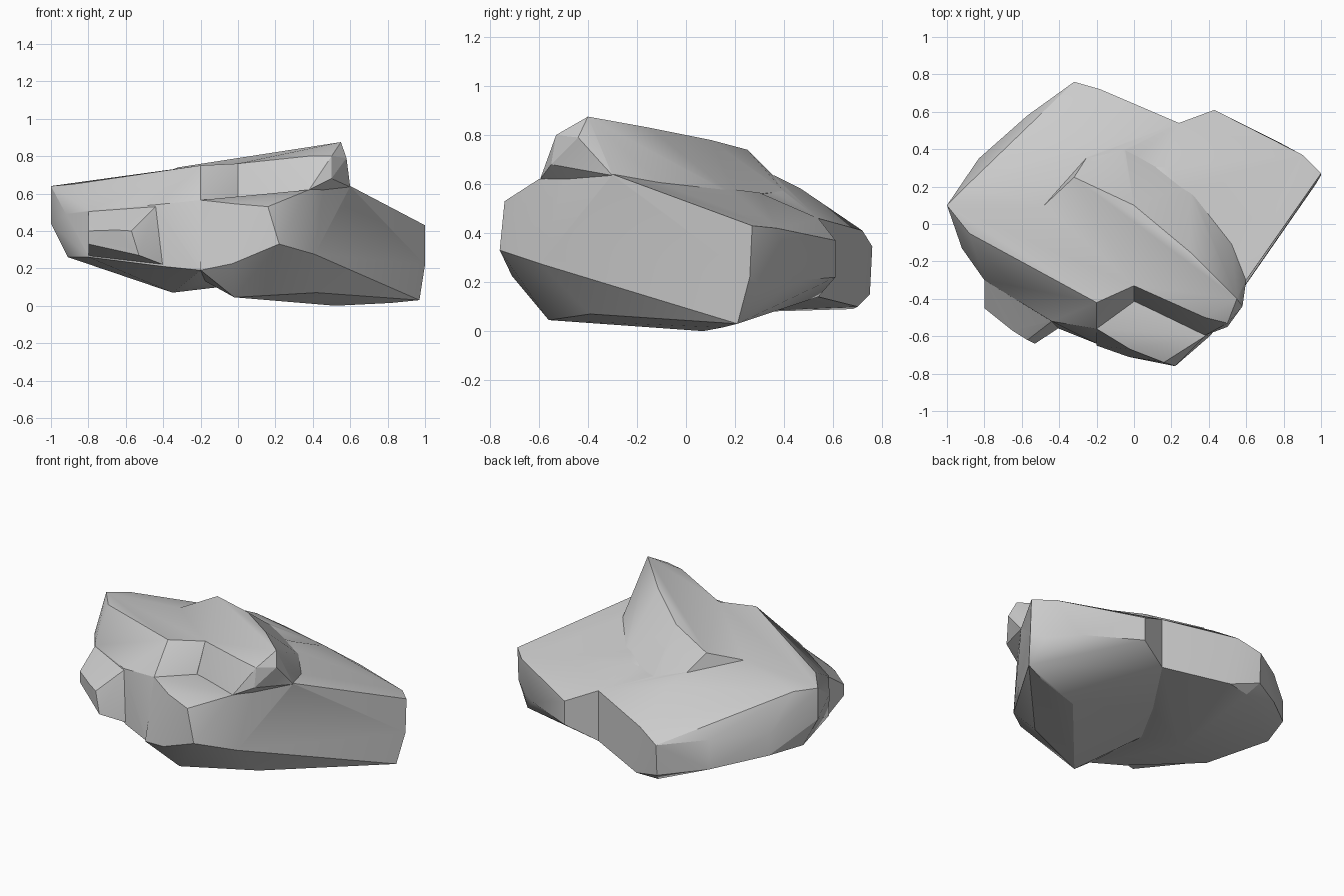
import bpy, bmesh, math


def chunk(name, pts):
    """A faceted stone chunk: the convex hull of a few corner points."""
    bm = bmesh.new()
    for p in pts:
        bm.verts.new(p)
    res = bmesh.ops.convex_hull(bm, input=bm.verts[:])
    junk = {v for k in ("geom_interior", "geom_unused") for v in res[k]
            if isinstance(v, bmesh.types.BMVert) and not v.link_faces}
    bmesh.ops.delete(bm, geom=list(junk), context='VERTS')
    bmesh.ops.dissolve_limit(bm, angle_limit=math.radians(2),
                             verts=bm.verts[:], edges=bm.edges[:])
    bmesh.ops.recalc_face_normals(bm, faces=bm.faces[:])
    me = bpy.data.meshes.new(name)
    bm.to_mesh(me)
    bm.free()
    ob = bpy.data.objects.new(name, me)
    bpy.context.collection.objects.link(ob)
    return ob


# Main right-hand block with the front ledge and the low base
rock = chunk("rock", [
    (1, .27, .43), (1, .26, .22), (.97, .21, .03), (.9, .37, .42),
    (.93, .31, .185), (.77, .44, .205),
    (.43, .61, .37), (.43, .61, .22), (.24, .54, .46), (.24, .54, .14),
    (.6, -.3, .64), (.38, -.6, .62), (.16, -.74, .53), (.22, -.76, .33),
    (.41, -.595, .275), (-.02, -.67, .545), (-.03, -.71, .225),
    (-.2, -.56, .565), (-.2, -.65, .19), (-.02, -.56, .045),
    (.42, -.39, .07), (.52, .07, 0), (.82, .15, .015), (.61, .25, .045),
    (.18, .3, .565), (-.2, .3, .55), (-.3, .2, .2)])

# Left plateau sloping down to the back corner
plateau = chunk("left_plateau", [
    (-1, .1, .64), (-1, .1, .44), (-.91, .12, .26), (-.9, .2, .63),
    (-.83, .35, .396), (-.83, .35, .26), (-.57, .58, .378), (-.57, .58, .19),
    (-.32, .76, .345), (-.32, .75, .15), (-.28, .68, .09), (-.14, .7, .1),
    (-.18, .72, .41), (-.08, .67, .43), (.24, .54, .46), (.24, .54, .14),
    (-.2, .47, .58), (-.25, .36, .635), (-.48, .1, .68), (-.88, -.05, .65),
    (-.2, -.42, .75), (0, -.33, .76), (-.2, -.56, .565), (0, -.42, .57),
    (-.44, -.52, .54), (-.4, -.56, .21), (-.2, -.64, .19),
    (-.92, -.13, .49), (-.8, -.3, .51), (-.8, -.3, .26), (-.35, 0, .07)])

# Diagonal ridge rising to the peak
ridge = chunk("ridge", [
    (.55, -.4, .875), (.3, -.15, .83), (0, .1, .78), (-.32, .25, .74),
    (-.48, .1, .68), (-.25, .36, .63), (0, -.33, .76), (0, -.42, .565),
    (.38, -.5, .8), (.5, -.53, .8), (.58, -.44, .79), (.5, -.55, .68),
    (.38, -.595, .62), (.6, -.3, .635), (.52, -.08, .58), (.3, .2, .55),
    (-.05, .4, .57), (-.2, .1, .4), (.3, -.3, .4)])

# Low nose at the front left
nose = chunk("front_nose", [
    (-.8, -.45, .4), (-.8, -.45, .33), (-.65, -.57, .405), (-.57, -.62, .4),
    (-.53, -.64, .27), (-.44, -.52, .53), (-.4, -.555, .22),
    (-.8, -.29, .51), (-.8, -.29, .265), (-.4, -.2, .4), (-.4, -.2, .18)])

# Fuse the chunks into one stone
bpy.context.view_layer.objects.active = rock
for part in (plateau, ridge, nose):
    mod = rock.modifiers.new("fuse", 'BOOLEAN')
    mod.operation = 'UNION'
    mod.solver = 'EXACT'
    mod.object = part
    bpy.ops.object.modifier_apply(modifier=mod.name)
    bpy.data.objects.remove(part)

rock.select_set(True)
bpy.ops.object.shade_smooth_by_angle(angle=math.radians(23))
